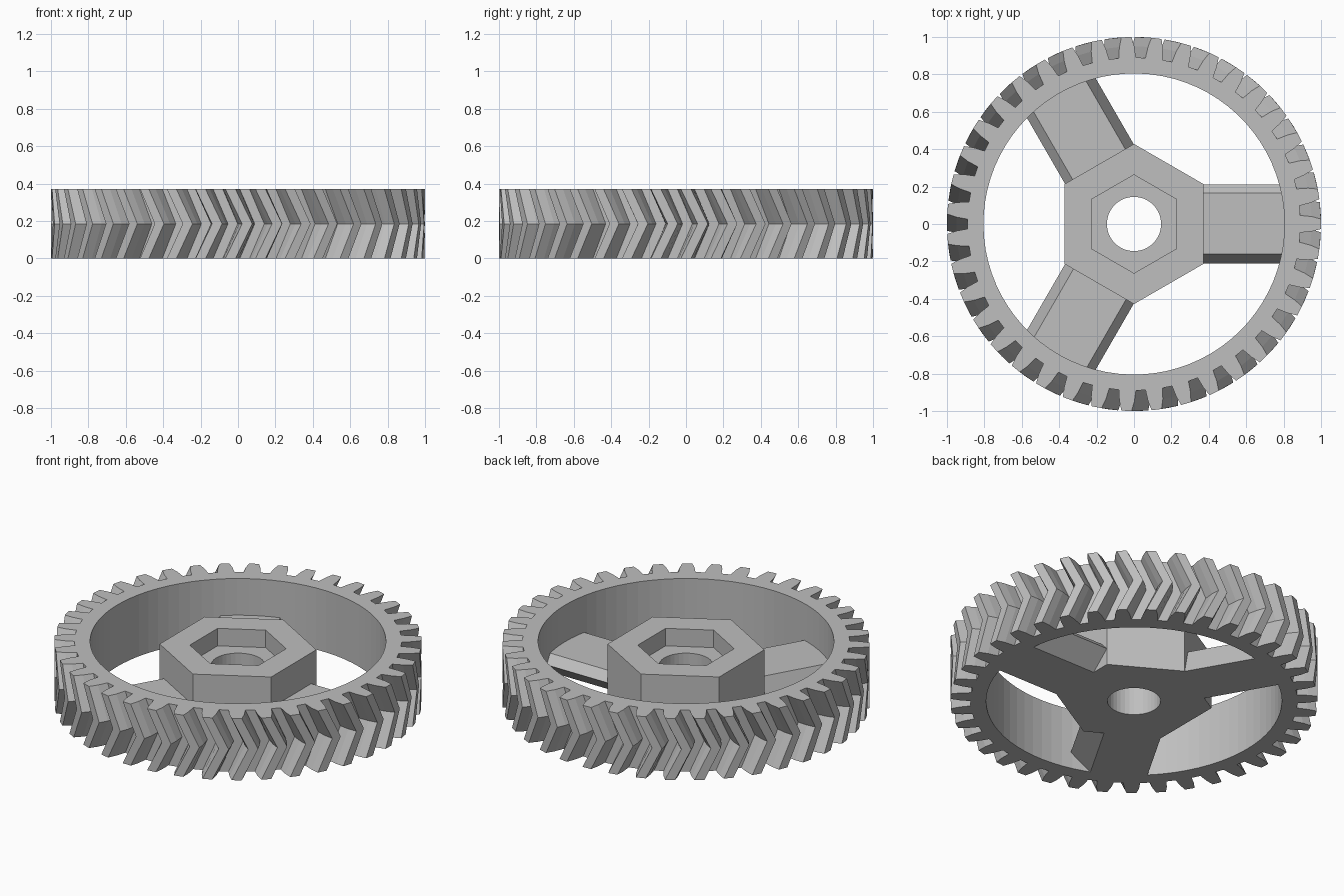
import bpy
import bmesh
from math import cos, sin, pi, radians

cube = bpy.data.objects.get("Cube")
if cube:
    bpy.data.objects.remove(cube, do_unlink=True)

HEIGHT = 0.37
TEETH = 39
TWIST = radians(200 / TEETH)
PITCH = 2 * pi / TEETH

grey = bpy.data.materials.new("plain grey")
grey.use_nodes = True
colour = (0.52, 0.52, 0.52, 1)
grey.diffuse_color = colour
grey.node_tree.nodes["Principled BSDF"].inputs["Base Color"].default_value = colour


def finish(name, bm):
    bmesh.ops.recalc_face_normals(bm, faces=bm.faces)
    mesh = bpy.data.meshes.new(name)
    bm.to_mesh(mesh)
    bm.free()
    mesh.materials.append(grey)
    obj = bpy.data.objects.new(name, mesh)
    bpy.context.collection.objects.link(obj)
    return obj


def polygon_ring(count, sides, radius, z, phase=0.0):
    """Points spread evenly by angle along a regular polygon."""
    step = 2 * pi / sides
    ring = []
    for i in range(count):
        a = 2 * pi * i / count
        local = (a - phase) % step - step / 2
        r = radius * cos(step / 2) / cos(local)
        ring.append((r * cos(a), r * sin(a), z))
    return ring


def gear_ring(z, twist):
    """Toothed outline turned by the twist angle."""
    flank = [(0.89, -2.95), (0.95, -2.4), (1.0, -1.55)]
    tooth = flank + [(r, -a) for r, a in reversed(flank)]
    ring = []
    for t in range(TEETH):
        for r, a in tooth:
            angle = t * PITCH + radians(a) + twist
            ring.append((r * cos(angle), r * sin(angle), z))
    return ring


def loft(name, rings):
    """Join the rings in a closed loop, giving a solid with a hole."""
    bm = bmesh.new()
    loops = [[bm.verts.new(p) for p in ring] for ring in rings]
    for k, low in enumerate(loops):
        high = loops[(k + 1) % len(loops)]
        for i in range(len(low)):
            j = (i + 1) % len(low)
            bm.faces.new((low[i], low[j], high[j], high[i]))
    return finish(name, bm)


# Toothed rim with chevron teeth; the inner wall starts half a step back
count = TEETH * 6
shift = -2.5 * 2 * pi / count


def rim_inner(z):
    ring = polygon_ring(count, TEETH * 2, 0.805, z)
    return [(x * cos(shift) - y * sin(shift), x * sin(shift) + y * cos(shift), z)
            for x, y, z in ring]


loft("toothed_rim", [
    gear_ring(0, 0),
    gear_ring(HEIGHT / 2, TWIST),
    gear_ring(HEIGHT, 0),
    rim_inner(HEIGHT),
    rim_inner(0),
])

# Hexagonal hub with nut pocket and round bore
n = 36
hub_top, pocket_floor = 0.335, 0.23
loft("hub", [
    polygon_ring(n, 6, 0.428, 0, pi / 6),
    polygon_ring(n, 6, 0.428, hub_top, pi / 6),
    polygon_ring(n, 6, 0.263, hub_top, pi / 6),
    polygon_ring(n, 6, 0.263, pocket_floor, pi / 6),
    polygon_ring(n, n, 0.145, pocket_floor),
    polygon_ring(n, n, 0.145, 0),
])

# Three blade-shaped spokes
section = [(-0.212, 0), (0.10, 0), (0.212, 0.10), (0.165, 0.15), (-0.16, 0.15)]
for number in range(3):
    bm = bmesh.new()
    inner = [bm.verts.new((0.365, y, z)) for y, z in section]
    outer = [bm.verts.new((0.81, y, z)) for y, z in section]
    bm.faces.new(inner)
    bm.faces.new(outer)
    for i in range(len(section)):
        j = (i + 1) % len(section)
        bm.faces.new((inner[i], inner[j], outer[j], outer[i]))
    spoke = finish(f"spoke_{number + 1}", bm)
    spoke.rotation_euler.z = number * 2 * pi / 3
